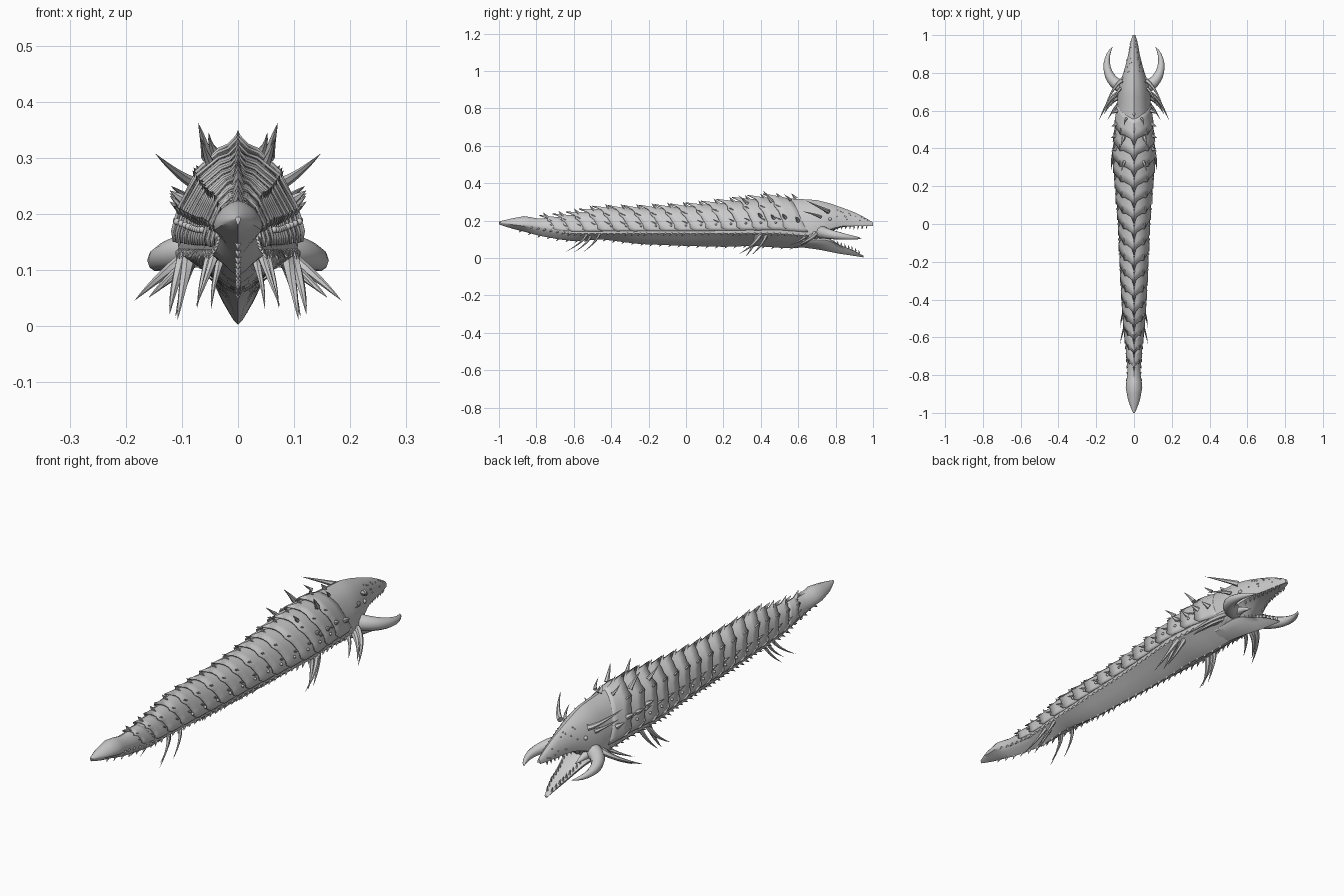
import bpy, bmesh, math, random
from mathutils import Vector

random.seed(4)
cube = bpy.data.objects.get("Cube")
if cube:
    bpy.data.objects.remove(cube)

hide = bpy.data.materials.new("grey_hide")
hide.use_nodes = True
GREY = (0.6, 0.6, 0.6, 1)
hide.diffuse_color = GREY
hide.node_tree.nodes["Principled BSDF"].inputs["Base Color"].default_value = GREY

# Body stations in hundredths: y, half width, top, lower edge, belly
BODY = [(-100, .5, 19.5, 19, 18), (-94, 3, 21, 18, 16), (-86, 4.5, 22.5, 17, 14),
        (-79, 3.4, 21, 16, 12), (-68, 4, 22, 14, 10), (-60, 4.7, 23, 13, 9),
        (-45, 6, 26, 13, 10), (-25, 7, 26, 13, 7.5), (0, 8, 27, 13, 6.5),
        (20, 9.5, 29, 13, 6), (36, 11, 31, 13, 6.5), (50, 10, 32, 13, 5.5),
        (62, 9, 31.5, 12, 5.5), (70, 8.5, 31, 12, 7), (76, 7, 29.5, 15, 13),
        (82, 5, 27.5, 17, 16.5), (90, 3, 24.5, 17, 17), (96, 2, 21.5, 17, 17.5),
        (100, .7, 19, 17, 17.5)]
JAW = [(60, 6, 12, 9, 6), (71, 6, 13, 9, 4.5), (76, 5.5, 11, 9, 3.5),
       (82, 4, 7, 7, 2.3), (89, 2.8, 4, 4.5, 1.3), (95, .8, 1.2, 1, .3)]
# Half cross-section above the lower edge, and below it
DOME = [(0, 1), (.32, .92), (.65, .74), (.9, .45), (1, .2), (.96, 0)]
BELLY = [(.62, .4), (.25, .82), (0, 1)]


def station(table, y):
    y = max(table[0][0], min(table[-1][0], y * 100))
    for a, b in zip(table, table[1:]):
        if y <= b[0]:
            t = (y - a[0]) / (b[0] - a[0])
            return [(p + (q - p) * t) / 100 for p, q in zip(a, b)]


def dome_point(y, u, lift=1):
    """Point on the back: u runs from -5 to 5 across, 0 on the crest."""
    _, w, top, edge, _ = station(BODY, y)
    i = min(int(abs(u)), len(DOME) - 2)
    f = abs(u) - i
    x, z = (p + (q - p) * f for p, q in zip(DOME[i], DOME[i + 1]))
    return Vector((math.copysign(x * w * lift, u), y, edge + z * (top - edge) * lift))


def finish(bm, name, angle=35):
    bmesh.ops.recalc_face_normals(bm, faces=bm.faces)
    mesh = bpy.data.meshes.new(name)
    bm.to_mesh(mesh)
    bm.free()
    mesh.materials.append(hide)
    ob = bpy.data.objects.new(name, mesh)
    bpy.context.collection.objects.link(ob)
    mesh.shade_smooth()
    mesh.set_sharp_from_angle(angle=math.radians(angle))
    return ob


def bridge(bm, a, b, closed=True):
    n = len(a)
    for i in range(n if closed else n - 1):
        j = (i + 1) % n
        bm.faces.new((a[i], a[j], b[j], b[i]))


def loft(name, table, steps):
    bm = bmesh.new()
    rings = []
    y0, y1 = table[0][0] / 100, table[-1][0] / 100
    for k in range(steps + 1):
        y, w, top, edge, bot = station(table, y0 + (y1 - y0) * k / steps)
        half = [(x * w, edge + z * (top - edge)) for x, z in DOME]
        half += [(x * w, edge - z * (edge - bot)) for x, z in BELLY]
        loop = half + [(-x, z) for x, z in half[-2:0:-1]]
        rings.append([bm.verts.new((x, y, z)) for x, z in loop])
    for a, b in zip(rings, rings[1:]):
        bridge(bm, a, b)
    bm.faces.new(rings[0])
    bm.faces.new(rings[-1])
    return finish(bm, name)


def horn(bm, pts, radius, rings=7, sides=6, power=.8):
    """Tapered spike along a smooth curve through control points."""
    def at(t):
        p = [Vector(v) for v in pts]
        while len(p) > 1:
            p = [a.lerp(b, t) for a, b in zip(p, p[1:])]
        return p[0]
    prev = None
    for k in range(rings):
        t = k / rings
        c = at(t)
        q = (at(t + .02) - c).to_track_quat('Z', 'Y')
        r = radius * (1 - t) ** power
        ring = [bm.verts.new(c + q @ Vector((r * math.cos(a), r * math.sin(a), 0)))
                for a in (math.tau * i / sides for i in range(sides))]
        if prev:
            bridge(bm, prev, ring)
        else:
            bm.faces.new(ring)
        prev = ring
    tip = bm.verts.new(at(1))
    for i in range(sides):
        bm.faces.new((prev[i], prev[(i + 1) % sides], tip))


def horns(name, specs, **kw):
    """Mirrored pairs of horns, each given as (points, radius)."""
    bm = bmesh.new()
    for pts, radius in specs:
        for s in (1, -1):
            horn(bm, [(s * x, y, z) for x, y, z in pts], radius, **kw)
    return finish(bm, name, 50)


loft("body", BODY, 60)
loft("lower_jaw", JAW, 14)

# Overlapping back plates, swept backwards towards the crest
bm = bmesh.new()
plate_spikes = []
for k in range(16):
    y0 = -.68 + k * .083
    size = .6 + .4 * min(1, k / 4)
    rows = []
    for r in range(4):
        t = r / 3
        row = []
        for c in range(-9, 10):
            u = c / 2
            y = y0 + .1 * size * (abs(u) / 4.5) ** 1.2 - .12 * size * t
            p = dome_point(y, u, .99 + .1 * t)
            if c == 0:
                p += Vector((0, -.02, .012)) * t * t
            if abs(c) % 4 == 0:
                p.y -= .012 * t * t
            row.append(bm.verts.new(p))
        rows.append(row)
    for a, b in zip(rows, rows[1:]):
        bridge(bm, a, b, False)
    for u in (2, 3.2):
        base = dome_point(y0 - .06 * size, u, 1.03)
        out = Vector((base.x * .12, -.03, .012)) * size
        plate_spikes.append(((base, base + out), .006 * size))
plates = finish(bm, "back_plates", 30)
solid = plates.modifiers.new("thickness", 'SOLIDIFY')
solid.thickness = .005
horns("plate_spikes", plate_spikes, rings=2, sides=5)

# Crest teeth and ragged fringes
bm = bmesh.new()
for k in range(17):
    y = -.74 + k * .083
    base = dome_point(y, 0, 1.0)
    horn(bm, [base, base + Vector((0, -.025, .03))], .012, 2, 4, 1)
finish(bm, "crest_teeth")
fringe = []
for k in range(44):
    base = dome_point(-.82 + k * .034, 4.9)
    drop = Vector((.006, -.016, -.012)) * random.uniform(.7, 1.3)
    fringe.append(((base, base + drop), .006))
horns("side_fringe", fringe, rings=2, sides=4)
bm = bmesh.new()
for k in range(30):
    y, _, _, _, bot = station(BODY, -.88 + k * .05)
    horn(bm, [(0, y, bot + .005), (0, y - .015, bot - .01)], .006, 2, 4)
finish(bm, "keel_spines")

# Tall shoulder spines and side thorns
horns("shoulder_spines", [
    ([(.055, .46, .3), (.06, .44, .33), (.071, .41, .362)], .011),
    ([(.05, .33, .29), (.06, .31, .31), (.065, .28, .335)], .009),
    ([(.04, .56, .31), (.05, .55, .32), (.052, .52, .345)], .008)])
horns("side_thorns", [([(.09, y, z), (.122, y - .015, z + .022)], .012)
                      for y, z in ((.53, .215), (.47, .21), (.4, .22), (.6, .2))], rings=3)
horns("neck_horns", [
    ([(.065, .76, .25), (.1, .74, .26), (.148, .64, .308)], .013),
    ([(.07, .72, .22), (.1, .69, .235), (.12, .62, .25)], .009)])

# Clawed limbs hanging below the body
horns("middle_limbs", [
    ([(.09, .4, .14), (.115, .39, .08), (.122, .28, .02)], .014),
    ([(.085, .38, .13), (.1, .37, .07), (.108, .32, .01)], .013),
    ([(.08, .43, .13), (.095, .42, .08), (.112, .35, .015)], .012)])
horns("front_limbs", [
    ([(.08, .69, .13), (.13, .68, .1), (.185, .55, .045)], .015),
    ([(.075, .67, .12), (.12, .66, .09), (.16, .58, .05)], .014),
    ([(.07, .64, .12), (.1, .63, .1), (.14, .55, .065)], .011)])
horns("rear_limbs", [
    ([(.045, -.46, .14), (.065, -.47, .09), (.073, -.55, .032)], .009),
    ([(.04, -.53, .13), (.055, -.54, .09), (.075, -.64, .035)], .009),
    ([(.03, -.51, .12), (.045, -.52, .08), (.048, -.6, .03)], .008)])

# Curved tusks and smooth cheeks at the mouth corners
horns("tusks", [([(.045, .72, .14), (.14, .74, .13), (.175, .86, .11), (.112, .94, .105)], .036)],
      rings=12, sides=10, power=.7)
horns("cheeks", [([(.05, .66, .13), (.06, .74, .14), (.045, .82, .11)], .035)], sides=8)

# Teeth along both jaws
teeth = []
for k in range(9):
    y = .79 + k * .022
    _, w, _, edge, _ = station(BODY, y)
    teeth.append(([(w * .8, y, edge), (w * .75, y - .004, edge - .018)], .005))
    y = .775 + k * .019
    _, w, top, edge, _ = station(JAW, y)
    teeth.append(([(w * .75, y, edge), (w * .75, y - .004, edge + .022)], .005))
horns("teeth", teeth, rings=2, sides=5)

# Eyes and scattered warts
bm = bmesh.new()


def bead(p, r):
    made = bmesh.ops.create_icosphere(bm, subdivisions=2, radius=r)
    bmesh.ops.translate(bm, verts=made["verts"], vec=p)


for s in (1, -1):
    bead(dome_point(.77, 3.2 * s), .009)
    for k in range(14):
        bead(dome_point(random.uniform(.8, .97), s * random.uniform(1, 4)), .003)
    for k in range(12):
        bead(dome_point(-.4 + k * .08, s * 3.6, 1.07), .006)
finish(bm, "eyes_and_warts", 60)
